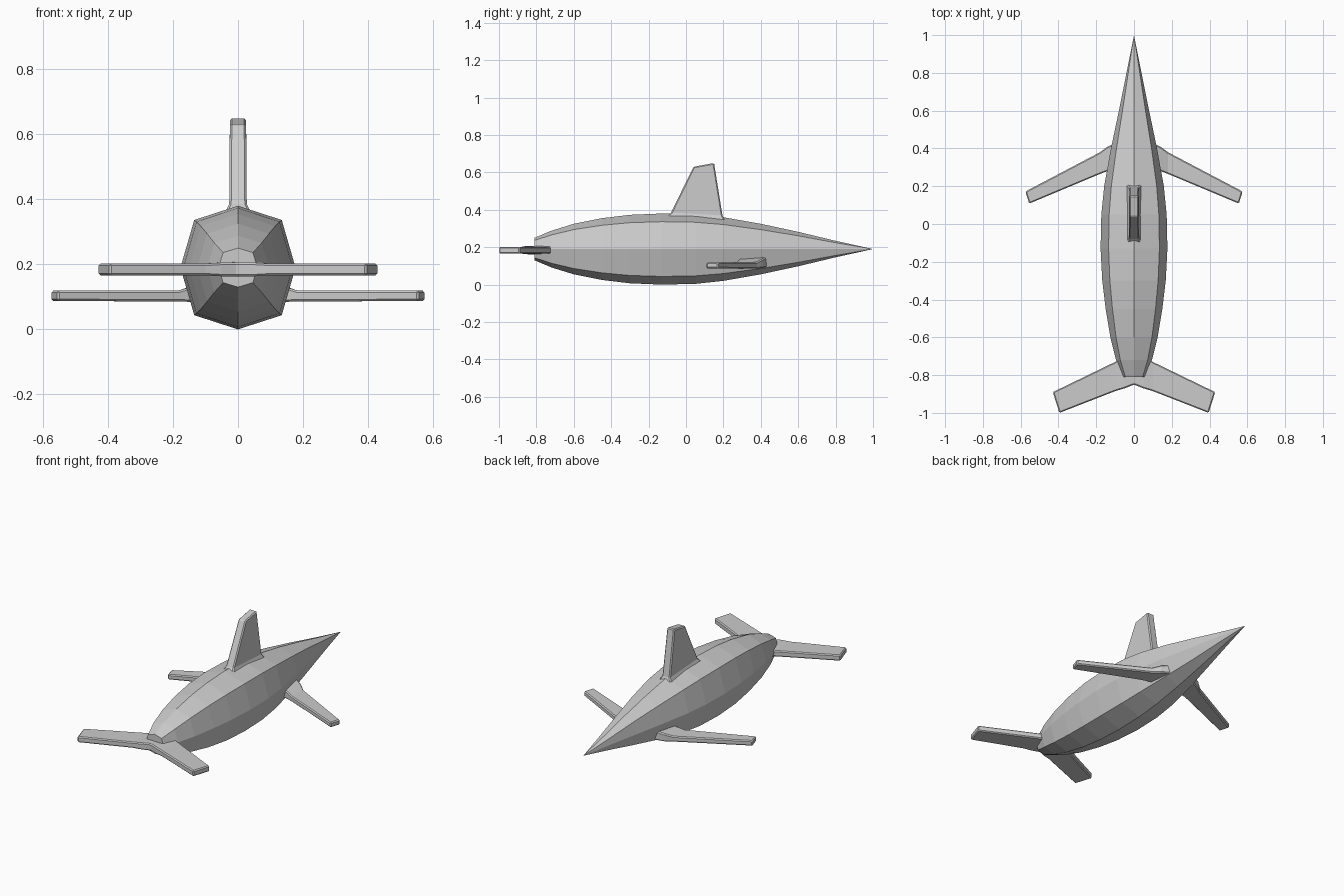
import bpy
import bmesh
from mathutils import Vector

if "Cube" in bpy.data.objects:
    bpy.data.objects.remove(bpy.data.objects["Cube"], do_unlink=True)

grey = bpy.data.materials.new("light grey")
grey.use_nodes = True
colour = (0.6, 0.6, 0.6, 1)
grey.diffuse_color = colour
grey.node_tree.nodes["Principled BSDF"].inputs["Base Color"].default_value = colour


def loft(name, rings, tip=None, bevel=0):
    """Skin a list of point rings, capping the ends or closing on a tip."""
    bm = bmesh.new()
    loops = [[bm.verts.new(p) for p in ring] for ring in rings]
    n = len(loops[0])
    for a, b in zip(loops, loops[1:]):
        for i in range(n):
            j = (i + 1) % n
            bm.faces.new((a[i], a[j], b[j], b[i]))
    bm.faces.new(loops[0])
    if tip:
        end = bm.verts.new(tip)
        for i in range(n):
            bm.faces.new((loops[-1][i], loops[-1][(i + 1) % n], end))
    else:
        bm.faces.new(loops[-1])
    bmesh.ops.recalc_face_normals(bm, faces=bm.faces)
    mesh = bpy.data.meshes.new(name)
    bm.to_mesh(mesh)
    bm.free()
    mesh.materials.append(grey)
    obj = bpy.data.objects.new(name, mesh)
    bpy.context.collection.objects.link(obj)
    if bevel:
        mod = obj.modifiers.new("soft edges", "BEVEL")
        mod.width = bevel
        mod.segments = 1
    return obj


def fin(name, stations, side):
    """Each station is (leading point, trailing point, half thickness)."""
    side = Vector(side)
    rings = []
    for a, b, t in stations:
        a, b = Vector(a), Vector(b)
        rings.append([a + side * t, b + side * t, b - side * t, a - side * t])
    return loft(name, rings, bevel=0.006)


# Body: eight-sided spindle, (y, half width, half height)
MID = 0.19
profile = [
    (-0.81, 0.06, 0.06), (-0.72, 0.095, 0.098), (-0.6, 0.125, 0.135),
    (-0.45, 0.15, 0.165), (-0.3, 0.168, 0.183), (-0.13, 0.177, 0.19),
    (0.05, 0.173, 0.186), (0.2, 0.158, 0.17), (0.4, 0.122, 0.135),
    (0.6, 0.08, 0.092), (0.8, 0.04, 0.044),
]
section = [(0, 1), (0.76, 0.77), (1, 0), (0.76, -0.77),
           (0, -1), (-0.76, -0.77), (-1, 0), (-0.76, 0.77)]
loft("body", [[(w * u, y, MID + h * v) for u, v in section]
              for y, w, h in profile], tip=(0, 1, MID))

# Upright fin with a flared foot
fin("upright_fin", [
    ((0, -0.11, 0.355), (0, 0.21, 0.34), 0.042),
    ((0, -0.08, 0.385), (0, 0.195, 0.37), 0.027),
    ((0, 0.04, 0.63), (0, 0.15, 0.65), 0.025),
], (1, 0, 0))

# Swept side fins, each with a raised root
for s, label in ((1, "left"), (-1, "right")):
    z = 0.103
    fin(label + "_side_fin", [
        ((s * 0.07, 0.29, 0.12), (s * 0.07, 0.44, 0.125), 0.03),
        ((s * 0.14, 0.28, 0.108), (s * 0.14, 0.41, 0.112), 0.024),
        ((s * 0.18, 0.265, z), (s * 0.18, 0.38, z), 0.017),
        ((s * 0.555, 0.108, z), (s * 0.575, 0.172, z), 0.016),
    ], (0, 0, 1))

# Broad fork across the blunt end
z = 0.184
half = [
    ((0.395, -1, z), (0.43, -0.89, z), 0.018),
    ((0.1, -0.885, z), (0.1, -0.73, z), 0.018),
    ((0.05, -0.87, z), (0.05, -0.7, z + 0.003), 0.021),
]
mirrored = [((-a[0], a[1], a[2]), (-b[0], b[1], b[2]), t) for a, b, t in half]
centre = [((0, -0.85, z), (0, -0.7, z), 0.022)]
fin("forked_fin", half + centre + mirrored[::-1], (0, 0, 1))
